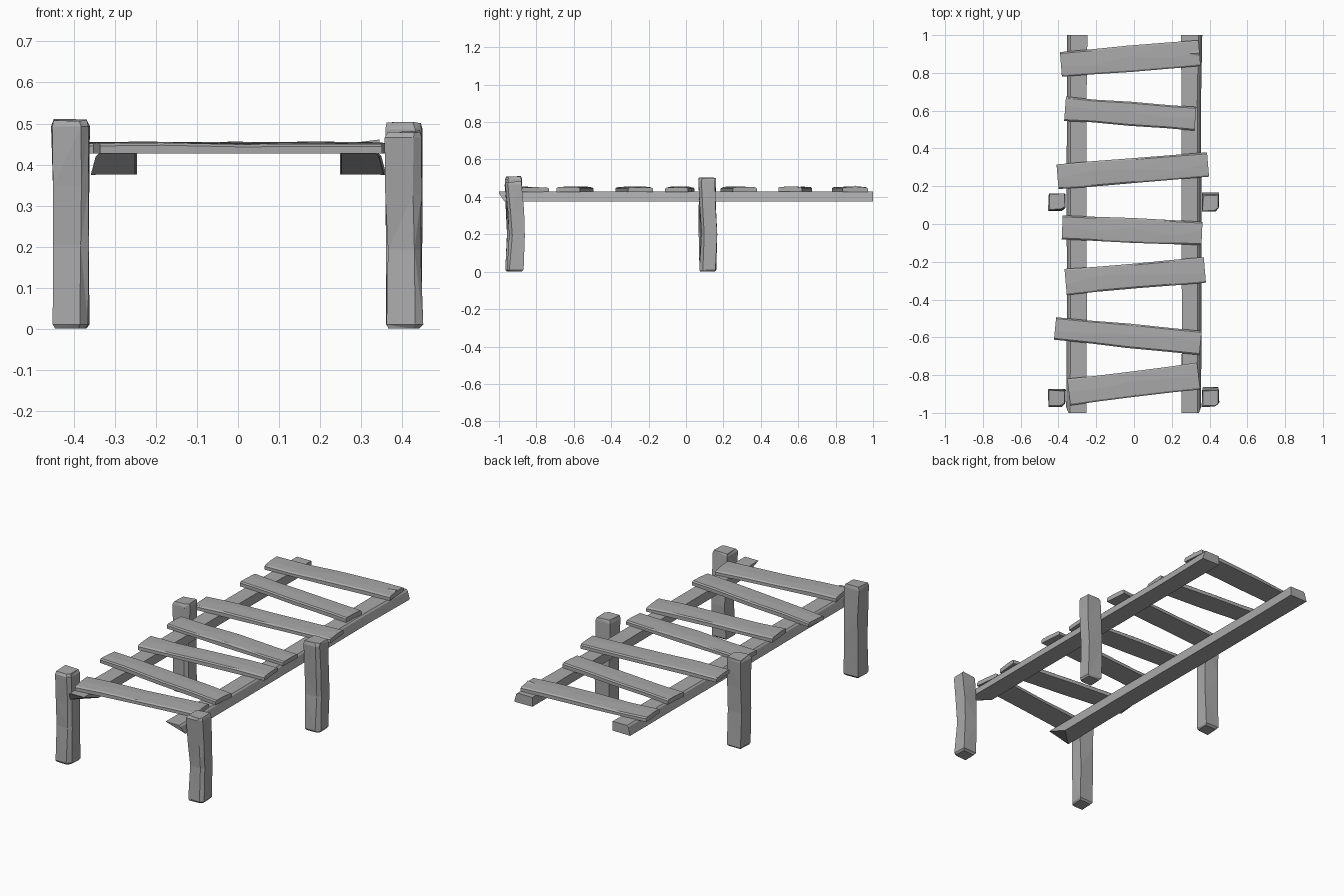
import bpy, bmesh, random
from mathutils import Vector

random.seed(4)
cube = bpy.data.objects.get("Cube")
if cube:
    bpy.data.objects.remove(cube)

wood = bpy.data.materials.new("weathered grey wood")
wood.use_nodes = True
GREY = (0.4, 0.4, 0.4, 1)
wood.diffuse_color = GREY
wood.node_tree.nodes["Principled BSDF"].inputs["Base Color"].default_value = GREY


def loft(name, rings):
    """Skin a list of equal rings of points into a capped, flat-shaded beam."""
    bm = bmesh.new()
    loops = [[bm.verts.new(p) for p in ring] for ring in rings]
    n = len(loops[0])
    for a, b in zip(loops, loops[1:]):
        for i in range(n):
            j = (i + 1) % n
            bm.faces.new((a[i], a[j], b[j], b[i]))
    bm.faces.new(loops[0])
    bm.faces.new(loops[-1])
    bmesh.ops.triangulate(bm, faces=[f for f in bm.faces if len(f.verts) == 4])
    bmesh.ops.recalc_face_normals(bm, faces=bm.faces)
    mesh = bpy.data.meshes.new(name)
    bm.to_mesh(mesh)
    bm.free()
    mesh.materials.append(wood)
    obj = bpy.data.objects.new(name, mesh)
    bpy.context.collection.objects.link(obj)


def jitter(amount):
    return random.uniform(-amount, amount)


# Hewn posts: square section with one shaved corner and a slight bend
def post(name, x, y, height, bend):
    rings = []
    for t, half, shift in ((0, .036, 0), (.02, .044, 0), (.4, .042, 1),
                           (.68, .043, .3), (.97, .045, -.6), (1, .04, -.6)):
        corners = ((-1, -1), (.55, -1), (1, -.6), (1, 1), (-1, 1))
        rings.append([(x + half * cx + jitter(.003),
                       y + half * cy + bend * shift + jitter(.003),
                       height * t + (jitter(.004) if t == 1 else 0))
                      for cx, cy in corners])
    loft(name, rings)


post("front_right_post", -.408, -.92, .508, .004)
post("front_left_post", .405, -.915, .48, .012)
post("back_right_post", -.408, .115, .5, -.006)
post("back_left_post", .405, .115, .5, .008)


# Long rails: back end square, front end split so the lower inner edge recedes
def rail(name, side):
    rings = []
    for y in (-1, -.45, .2, .65, 1):
        front = y == -1
        inner, outer = side * (.25 + jitter(.004)), side * (.358 + jitter(.004))
        rings.append([(inner, y + .13 * front, .376), (outer, y + .03 * front, .375),
                      (outer - side * .012, y, .42), (outer - side * .02, y, .428),
                      (inner, y, .428)])
    loft(name, rings)


rail("right_rail", -1)
rail("left_rail", 1)


# Crooked cross planks: right end, left end, width
PLANKS = [
    ((-.387, .845), (.347, .905), .135),
    ((-.365, .61), (.325, .557), .125),
    ((-.405, .25), (.392, .315), .133),
    ((-.38, -.018), (.36, -.05), .126),
    ((-.362, -.307), (.375, -.243), .135),
    ((-.418, -.553), (.352, -.63), .125),
    ((-.345, -.89), (.342, -.805), .14),
]
for number, (start, end, width) in enumerate(PLANKS, 1):
    a, b = Vector((*start, 0)), Vector((*end, 0))
    along = (b - a).normalized()
    across = Vector((-along.y, along.x, 0))
    rings = []
    for t in (0, .22, .5, .8, 1):
        centre = a.lerp(b, t)
        half = width / 2 + jitter(.003)
        top = .451 + jitter(.003)
        ridge = jitter(.3)
        rings.append([centre + across * half * u + Vector((0, 0, z))
                      for u, z in ((-1, .427), (1, .427), (1, top - .006),
                                   (.88, top), (ridge, top + .002),
                                   (-.88, top), (-1, top - .006))])
    loft(f"plank_{number}", rings)

# Splinter lifted from the end of the last plank
loft("plank_splinter", [
    [(.28, .885, .45), (.28, .915, .45), (.28, .9, .453)],
    [(.345, .885, .45), (.345, .92, .45), (.345, .905, .461)],
])
